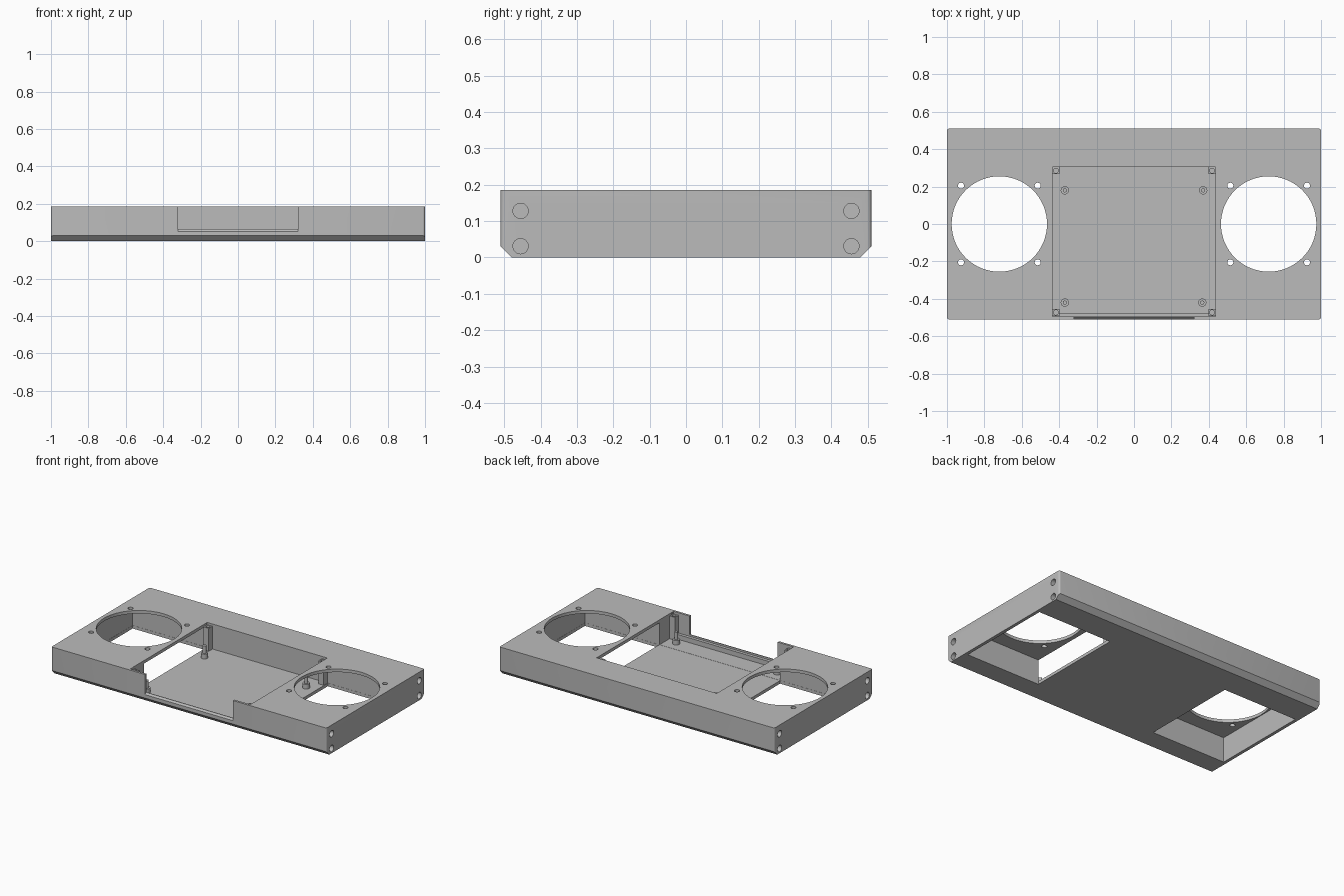
import bpy, bmesh, math
from mathutils import Matrix

if "Cube" in bpy.data.objects:
    bpy.data.objects.remove(bpy.data.objects["Cube"])

grey = bpy.data.materials.new("mid grey plastic")
grey.use_nodes = True
colour = (0.5, 0.5, 0.5, 1)
grey.diffuse_color = colour
grey.node_tree.nodes["Principled BSDF"].inputs["Base Color"].default_value = colour

TOP, SIDE, BACK = 0.185, 1.0, 0.51
FLOOR, ROOF = 0.02, 0.165


def finish(name, bm):
    bmesh.ops.recalc_face_normals(bm, faces=bm.faces)
    mesh = bpy.data.meshes.new(name)
    bm.to_mesh(mesh)
    bm.free()
    obj = bpy.data.objects.new(name, mesh)
    mesh.materials.append(grey)
    bpy.context.collection.objects.link(obj)
    return obj


def extrude_x(name, profile, x0, x1):
    """Prism from a (y, z) outline, running along x."""
    bm = bmesh.new()
    face = bm.faces.new([bm.verts.new((x0, y, z)) for y, z in profile])
    out = bmesh.ops.extrude_face_region(bm, geom=[face])
    moved = [v for v in out["geom"] if isinstance(v, bmesh.types.BMVert)]
    bmesh.ops.translate(bm, verts=moved, vec=(x1 - x0, 0, 0))
    return finish(name, bm)


def box(name, x0, x1, y0, y1, z0, z1):
    return extrude_x(name, [(y0, z0), (y1, z0), (y1, z1), (y0, z1)], x0, x1)


def cylinder(name, centre, radius, depth, sides=32, axis="Z"):
    bm = bmesh.new()
    turn = Matrix.Rotation(math.pi / 2, 4, "Y") if axis == "X" else Matrix()
    bmesh.ops.create_cone(bm, cap_ends=True, segments=sides, radius1=radius,
                          radius2=radius, depth=depth,
                          matrix=Matrix.Translation(centre) @ turn)
    return finish(name, bm)


def cut(target, cutter):
    mod = target.modifiers.new("cut", "BOOLEAN")
    mod.operation, mod.solver, mod.object = "DIFFERENCE", "EXACT", cutter
    bpy.context.view_layer.objects.active = target
    bpy.ops.object.modifier_apply(modifier=mod.name)
    bpy.data.objects.remove(cutter)


def smooth(obj):
    bpy.ops.object.select_all(action="DESELECT")
    obj.select_set(True)
    bpy.context.view_layer.objects.active = obj
    bpy.ops.object.shade_smooth_by_angle(angle=math.radians(30))


# Case block, chamfered along the bottom front and back, rounded upright edges
chamfer = 0.03
case = extrude_x("case", [(-BACK + chamfer, 0), (BACK - chamfer, 0), (BACK, chamfer),
                          (BACK, TOP), (-BACK, TOP), (-BACK, chamfer)], -SIDE, SIDE)
bm = bmesh.new()
bm.from_mesh(case.data)
upright = [e for e in bm.edges if abs(e.verts[0].co.z - e.verts[1].co.z) > 0.1]
bmesh.ops.bevel(bm, geom=upright, offset=0.012, segments=4, profile=0.5, affect="EDGES")
bm.to_mesh(case.data)
bm.free()

# Inner cavity below the top plate, then the open centre bay
cut(case, box("cavity", -0.98, 0.98, -0.35, 0.305, FLOOR, ROOF))
cut(case, box("bay", -0.437, 0.437, -0.475, 0.304, FLOOR + 0.001, 0.3))
cut(case, box("bay_front", -0.436, 0.436, -0.495, 0, 0.052, 0.31))

# Front notch with a sloping sill
cut(case, extrude_x("notch", [(-0.53, 0.03), (-0.5, 0.064), (-0.46, 0.064),
                              (-0.46, 0.32), (-0.53, 0.32)], -0.32, 0.32))

# Fan holes, floor vents, fan screw holes and side screw holes
for s in (-1, 1):
    fan_x = s * 0.72
    x0, x1 = sorted((s * 0.44, s * 0.979))
    cut(case, box("vent", x0, x1, -0.349, 0.304, -0.1, 0.1))
    cut(case, cylinder("fan_hole", (fan_x, 0, TOP), 0.255, 0.1, 64))
    for dx in (-0.205, 0.205):
        for dy in (-0.205, 0.205):
            cut(case, cylinder("screw_hole", (fan_x + dx, dy, TOP), 0.016, 0.1, 20))
    for y in (-0.455, 0.455):
        for z in (0.031, 0.128):
            cut(case, cylinder("side_hole", (s * SIDE, y, z), 0.021, 0.3, 24, "X"))
smooth(case)

# Drilled corner posts for the lid
for s, side in ((-1, "right"), (1, "left")):
    for y, end in ((-0.473, "front"), (0.285, "back")):
        x = s * 0.418
        post = box(f"{end}_{side}_lid_post", x - 0.019, x + 0.019,
                   y - 0.019, y + 0.019, FLOOR - 0.005, 0.17)
        cut(post, cylinder("post_hole", (x, y, 0.17), 0.013, 0.12, 20))
        smooth(post)

# Board standoffs: wide foot with a narrow pin
for x, y in ((-0.37, 0.18), (0.37, 0.18), (-0.37, -0.42), (0.365, -0.42)):
    smooth(cylinder("standoff_foot", (x, y, 0.033), 0.022, 0.036, 24))
    smooth(cylinder("standoff_pin", (x, y, 0.07), 0.011, 0.06, 20))
